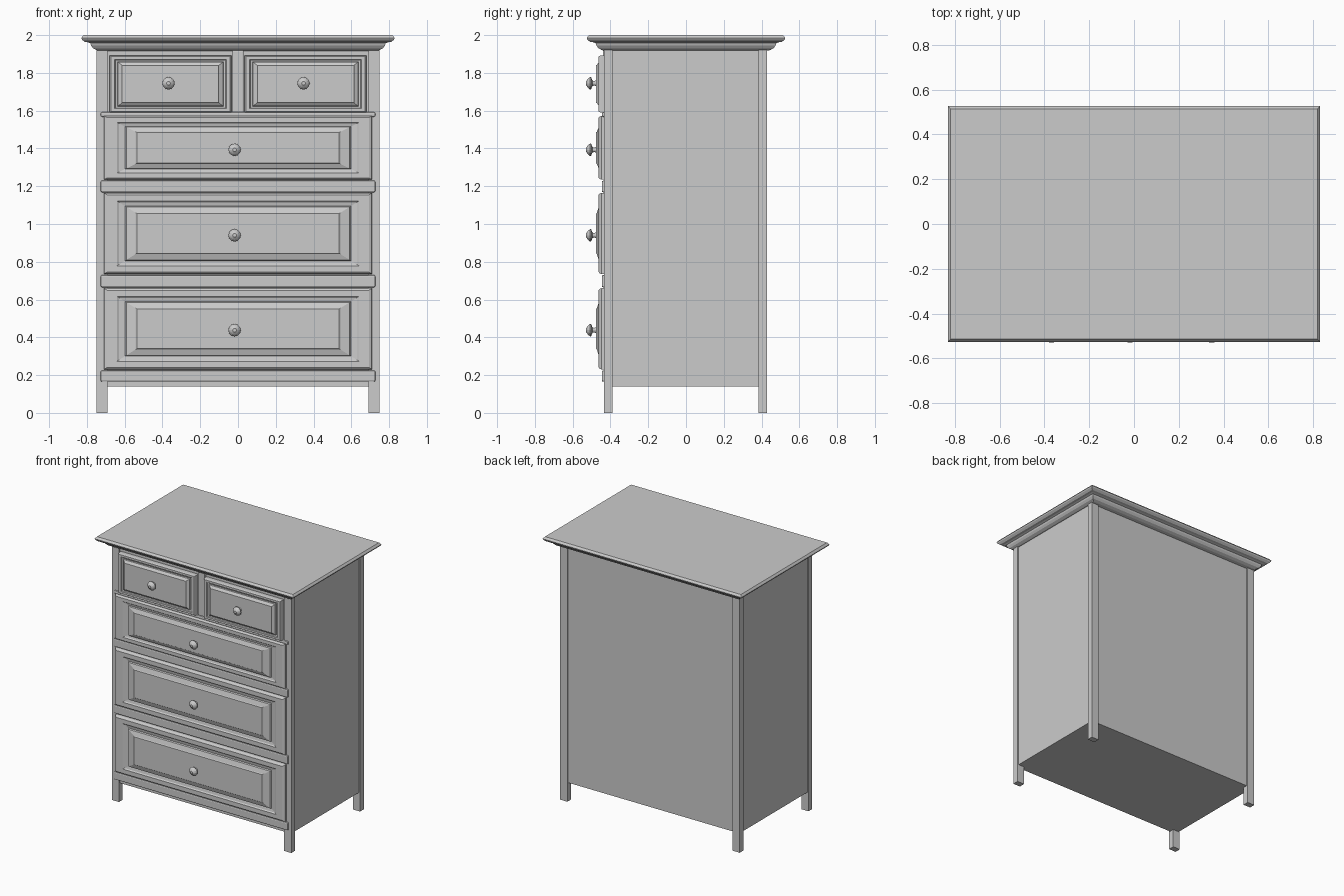
import bpy, bmesh, math

if "Cube" in bpy.data.objects:
    bpy.data.objects.remove(bpy.data.objects["Cube"])

paint = bpy.data.materials.new("grey_paint")
paint.use_nodes = True
GREY = (0.6, 0.6, 0.6, 1)
paint.diffuse_color = GREY
paint.node_tree.nodes["Principled BSDF"].inputs["Base Color"].default_value = GREY


def finish(name, bm):
    bmesh.ops.recalc_face_normals(bm, faces=bm.faces)
    mesh = bpy.data.meshes.new(name)
    bm.to_mesh(mesh)
    bm.free()
    mesh.materials.append(paint)
    obj = bpy.data.objects.new(name, mesh)
    bpy.context.collection.objects.link(obj)
    return obj


def loft(name, rings):
    """Bridge a stack of closed rings and cap both ends."""
    bm = bmesh.new()
    loops = [[bm.verts.new(p) for p in ring] for ring in rings]
    n = len(loops[0])
    for a, b in zip(loops, loops[1:]):
        for i in range(n):
            j = (i + 1) % n
            bm.faces.new((a[i], a[j], b[j], b[i]))
    bm.faces.new(loops[0])
    bm.faces.new(loops[-1])
    return finish(name, bm)


def box(name, x0, x1, y0, y1, z0, z1, bevel=0):
    ring = lambda z: [(x0, y0, z), (x1, y0, z), (x1, y1, z), (x0, y1, z)]
    obj = loft(name, [ring(z0), ring(z1)])
    if bevel:
        mod = obj.modifiers.new("soft_edges", "BEVEL")
        mod.width = bevel
        mod.segments = 2
    return obj


def drawer(name, x0, x1, z0, z1, ix, iz):
    """Moulded drawer front: frame, sunken groove, raised field."""
    profile = [(0, -0.41), (0, -0.448), (0.04, -0.458), (0.1, -0.463),
               (0.39, -0.463), (0.46, -0.456), (0.64, -0.452),
               (0.68, -0.462), (0.96, -0.472), (1, -0.477)]
    rings = []
    for t, y in profile:
        a, b, c, d = x0 + t * ix, x1 - t * ix, z0 + t * iz, z1 - t * iz
        rings.append([(a, y, c), (b, y, c), (b, y, d), (a, y, d)])
    return loft(name, rings)


def knob(name, x, z):
    """Turned knob on a short stem."""
    profile = [(0.018, -0.47), (0.012, -0.485), (0.014, -0.495), (0.033, -0.503),
               (0.033, -0.508), (0.024, -0.519), (0.010, -0.529)]
    n = 12
    return loft(name, [[(x + r * math.cos(2 * math.pi * i / n), y,
                         z + r * math.sin(2 * math.pi * i / n)) for i in range(n)]
                       for r, y in profile])


# Top board with moulded edge and cove underneath
edge = [(0.11, 1.915), (0.082, 1.92), (0.063, 1.93), (0.052, 1.945), (0.048, 1.957),
        (0.035, 1.962), (0.018, 1.964), (0.004, 1.976), (0, 1.985), (0.012, 2.0)]
rings = []
for inset, z in edge:
    w, d = 0.83 - inset, 0.526 - inset
    rings.append([(-w, -d, z), (w, -d, z), (w, d, z), (-w, d, z)])
loft("top_board", rings)

# Carcass and corner posts
box("carcass", -0.74, 0.74, -0.425, 0.42, 0.14, 1.93)
for side, sx in (("right", -1), ("left", 1)):
    xs = sorted((sx * 0.69, sx * 0.75))
    box("front_post_" + side, *xs, -0.435, -0.39, 0, 1.93)
    box("back_post_" + side, *xs, 0.385, 0.43, 0, 1.93)

# Rails between the drawers
for i, (z0, z1) in enumerate([(0.165, 0.225), (0.665, 0.73), (1.168, 1.23), (1.567, 1.592)]):
    box("rail_%d" % (i + 1), -0.727, 0.727, -0.446, -0.4, z0, z1, 0.008)
box("centre_divider", -0.03, 0.03, -0.44, -0.4, 1.59, 1.92, 0.006)

# Wide drawers with a single knob
for i, (z0, z1, iz, kz) in enumerate([(0.23, 0.66, 0.11, 0.438), (0.735, 1.165, 0.11, 0.94),
                                      (1.235, 1.572, 0.087, 1.393)]):
    drawer("wide_drawer_%d" % (i + 1), -0.71, 0.71, z0, z1, 0.175, iz)
    knob("wide_drawer_knob_%d" % (i + 1), -0.018, kz)

# Two small drawers
for side, x0, x1, kx in (("right", -0.68, -0.035, -0.368), ("left", 0.035, 0.68, 0.347)):
    drawer("small_drawer_" + side, x0, x1, 1.59, 1.892, 0.067, 0.052)
    knob("small_drawer_knob_" + side, kx, 1.745)
